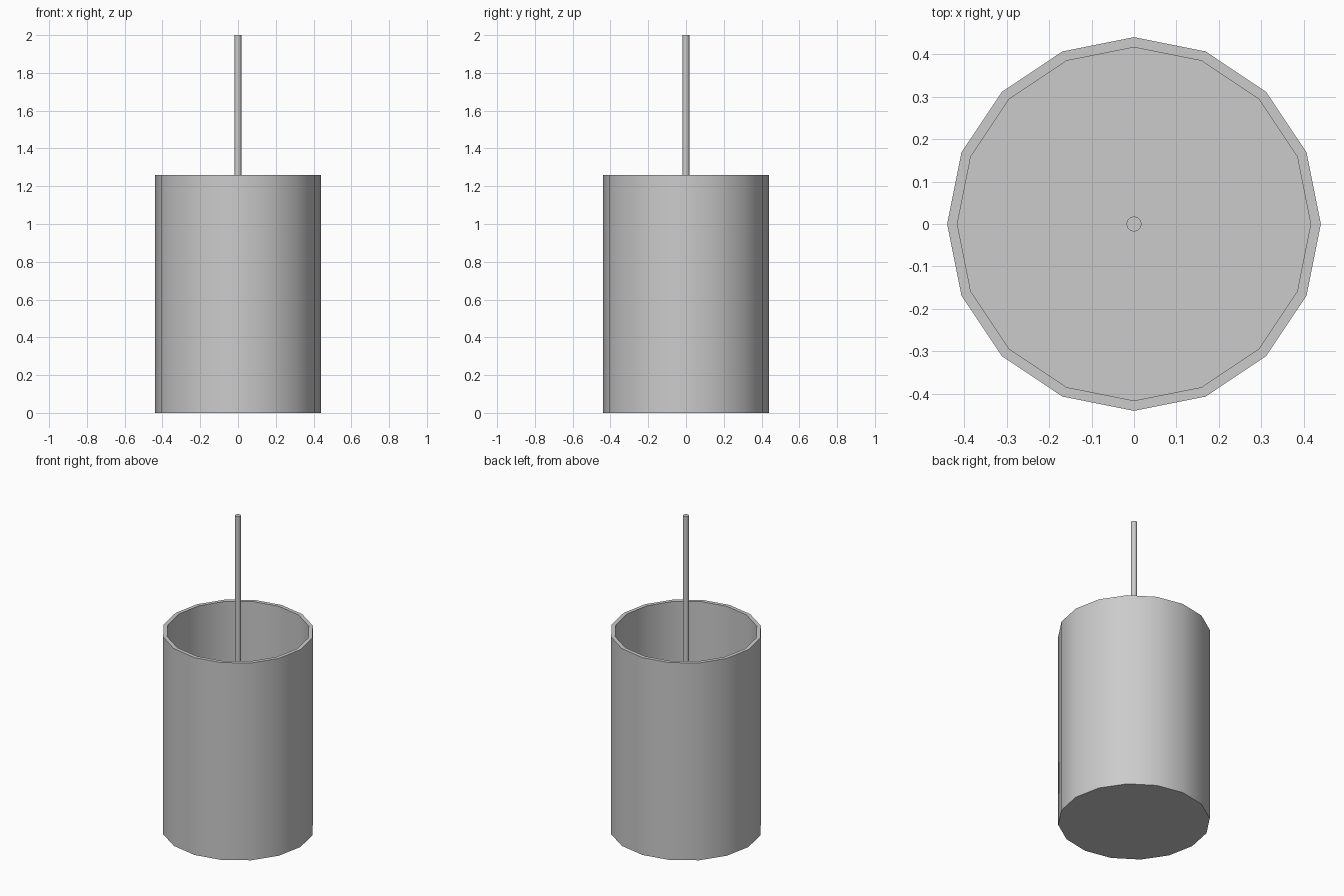
import bpy, bmesh
from math import cos, sin, tau, radians

if "Cube" in bpy.data.objects:
    bpy.data.objects.remove(bpy.data.objects["Cube"])


def lathe(name, profile, sides):
    """Revolve (radius, z) points around z, capping both ends of the profile."""
    bm = bmesh.new()
    rings = [[bm.verts.new((r * cos(tau * i / sides), r * sin(tau * i / sides), z))
              for i in range(sides)] for r, z in profile]
    for a, b in zip(rings, rings[1:]):
        for i in range(sides):
            j = (i + 1) % sides
            bm.faces.new((a[i], a[j], b[j], b[i]))
    bm.faces.new(rings[0][::-1])
    bm.faces.new(rings[-1])
    bmesh.ops.recalc_face_normals(bm, faces=bm.faces)
    mesh = bpy.data.meshes.new(name)
    bm.to_mesh(mesh)
    bm.free()
    obj = bpy.data.objects.new(name, mesh)
    bpy.context.collection.objects.link(obj)
    bpy.ops.object.select_all(action='DESELECT')
    obj.select_set(True)
    bpy.context.view_layer.objects.active = obj
    bpy.ops.object.shade_smooth_by_angle(angle=radians(50))
    return obj


RADIUS, WALL, HEIGHT = 0.44, 0.024, 1.26

# Open-topped drum with a closed bottom
lathe("drum_shell", [(RADIUS, 0), (RADIUS, HEIGHT),
                     (RADIUS - WALL, HEIGHT), (RADIUS - WALL, WALL)], 16)

# Thin central rod standing on the drum floor
lathe("center_rod", [(0.018, WALL), (0.018, 2.0)], 12)
